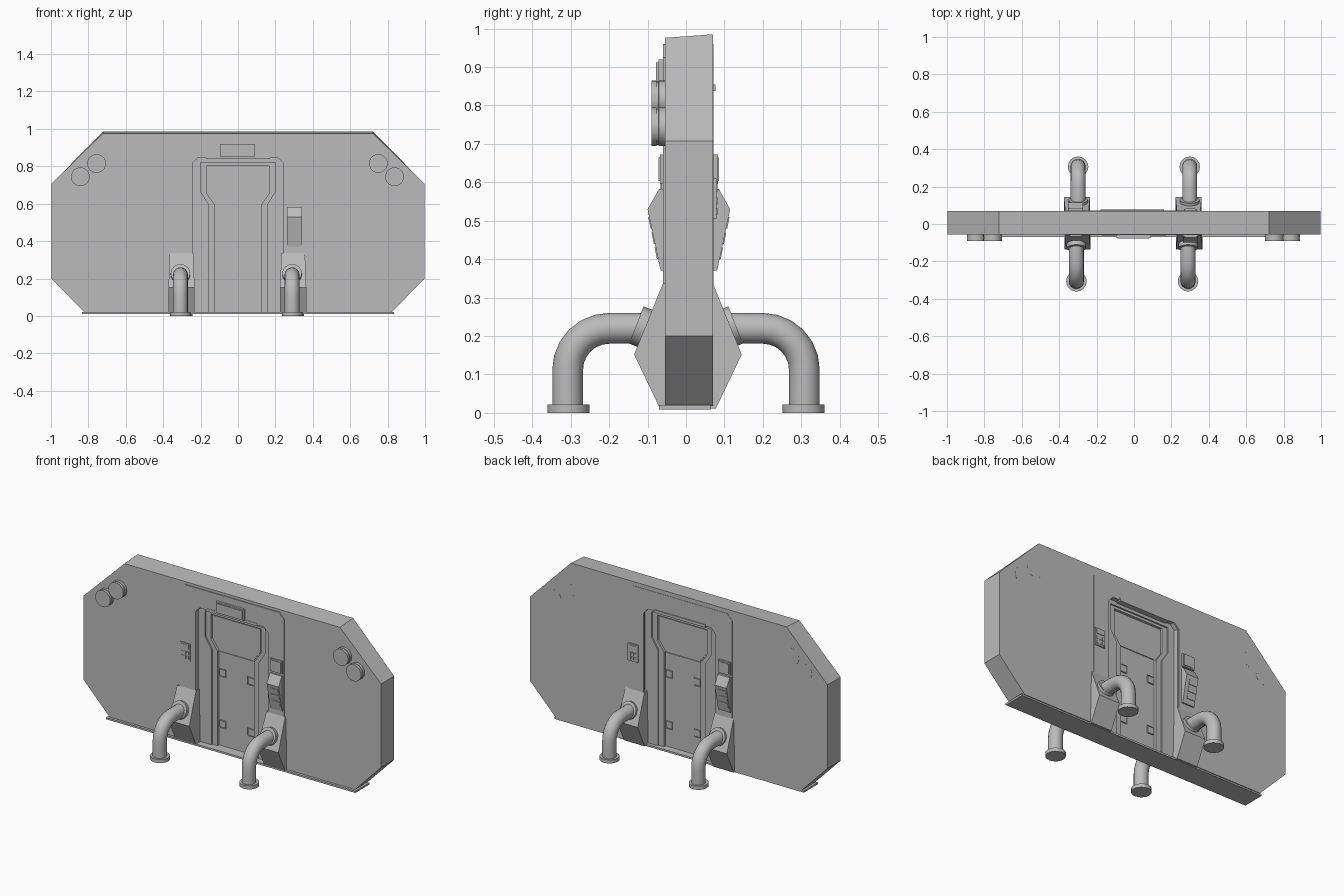
import bpy, bmesh, math
from mathutils import Vector, Matrix

if "Cube" in bpy.data.objects:
    bpy.data.objects.remove(bpy.data.objects["Cube"])

grey = bpy.data.materials.new("plain_grey")
grey.diffuse_color = (0.5, 0.5, 0.5, 1)
grey.use_nodes = True
grey.node_tree.nodes["Principled BSDF"].inputs["Base Color"].default_value = grey.diffuse_color
XC, YC = -0.005, 0.0075          # axis for the half-turn that makes the rear side


def finish(name, bm, rear=False, yc=YC, smooth=False):
    if rear:
        bmesh.ops.rotate(bm, verts=bm.verts, cent=(XC, yc, 0),
                         matrix=Matrix.Rotation(math.pi, 3, 'Z'))
    bmesh.ops.recalc_face_normals(bm, faces=bm.faces)
    me = bpy.data.meshes.new(name)
    bm.to_mesh(me)
    bm.free()
    me.materials.append(grey)
    ob = bpy.data.objects.new(name, me)
    bpy.context.collection.objects.link(ob)
    if smooth:
        bpy.ops.object.select_all(action='DESELECT')
        ob.select_set(True)
        bpy.context.view_layer.objects.active = ob
        bpy.ops.object.shade_smooth_by_angle(angle=math.radians(35))
    return ob


def loft(name, rings, closed=False, **kw):
    """Skin a list of equal-length point rings and cap the ends."""
    bm = bmesh.new()
    vs = [[bm.verts.new(p) for p in r] for r in rings]
    n = len(vs[0])
    for a, b in zip(vs, vs[1:]):
        for i in range(n):
            j = (i + 1) % n
            bm.faces.new((a[i], a[j], b[j], b[i]))
    bm.faces.new(vs[0])
    bm.faces.new(vs[-1])
    return finish(name, bm, **kw)


def prism_y(name, pts, y0, y1, **kw):
    return loft(name, [[(x, y, z) for x, z in pts] for y in (y0, y1)], **kw)


def prism_x(name, pts, x0, x1, **kw):
    return loft(name, [[(x, y, z) for y, z in pts] for x in (x0, x1)], **kw)


def box(name, x0, x1, y0, y1, z0, z1, **kw):
    return prism_y(name, [(x0, z0), (x1, z0), (x1, z1), (x0, z1)], y0, y1, **kw)


def tube(name, path, radii, sides=16, **kw):
    """Sweep a circle along a path lying in a plane of constant x."""
    rings = []
    P = [Vector(p) for p in path]
    for i, p in enumerate(P):
        t = (P[min(i + 1, len(P) - 1)] - P[max(i - 1, 0)]).normalized()
        u = Vector((1, 0, 0))
        v = t.cross(u)
        rings.append([p + radii[i] * (math.cos(a) * u + math.sin(a) * v)
                      for a in (2 * math.pi * k / sides for k in range(sides))])
    return loft(name, rings, smooth=True, **kw)


def mirror(half):
    """Complete an outline from its right half, listed bottom to top."""
    return half + [(-x, z) for x, z in reversed(half)]


def arch(outer, inner):
    """Upside-down U between two half outlines, open at the bottom."""
    return mirror(outer) + [(-x, z) for x, z in inner] + list(reversed(inner))


# main wall with door opening
opening = [(0.243, 0.018), (0.243, 0.815), (0.215, 0.845)]
wall_half = [(0.82, 0.018), (0.997, 0.2), (0.997, 0.707), (0.722, 0.98)]
wall = prism_y("wall", arch(wall_half, opening), -0.055, 0.07)
for v in wall.data.vertices:          # the top edge rises slightly to the rear
    if v.co.z > 0.97:
        v.co.z = 0.976 if v.co.y < 0 else 0.985
box("bottom_sill", -0.835, 0.835, -0.07, 0.065, 0.009, 0.02)

# door: leaf and two stepped frames shared by both sides
step1 = [(0.158, 0.018), (0.158, 0.6), (0.2, 0.665), (0.2, 0.82)]
step2 = [(0.122, 0.018), (0.122, 0.592), (0.167, 0.655), (0.167, 0.805)]
prism_y("door_outer_frame", arch([(0.244, 0.018), (0.244, 0.83), (0.22, 0.846), (0.21, 0.846)],
                                 step1), YC - 0.037, YC + 0.037)
prism_y("door_inner_frame", arch([(0.2, 0.018), (0.2, 0.6), (0.21, 0.665), (0.21, 0.84)],
                                 step2), YC - 0.028, YC + 0.028)
box("door_leaf", -0.19, 0.19, YC - 0.013, YC + 0.013, 0.018, 0.84)
prism_y("door_upper_panel", mirror([(0.116, 0.6), (0.158, 0.658), (0.158, 0.797)]),
        YC - 0.018, YC + 0.018)
prism_y("door_lower_panel", mirror([(0.115, 0.025), (0.115, 0.13), (0.07, 0.13), (0.07, 0.18),
                                    (0.115, 0.18), (0.115, 0.44), (0.07, 0.44), (0.07, 0.49),
                                    (0.115, 0.49), (0.115, 0.59)]), YC - 0.018, YC + 0.018)
for z in (0.135, 0.445):
    for s in (-1, 1):
        box("door_latch", s * 0.095 - 0.02, s * 0.095 + 0.02, YC - 0.021, YC + 0.021, z, z + 0.04)

# sign above the front door
box("sign_plate", -0.097, 0.09, -0.072, -0.05, 0.853, 0.92)
box("sign_face", -0.088, 0.081, -0.078, -0.07, 0.861, 0.912)

# paired round lamps at the upper corners, passing through the wall
for s in (-1, 1):
    for x, z in ((0.753, 0.815), (0.84, 0.744)):
        x = s * x - 0.003
        tube("round_lamp", [(x, y, z) for y in (-0.09, -0.077, -0.0769, -0.071, -0.0709, 0.0705)],
             [0.05, 0.05, 0.047, 0.047, 0.05, 0.05], sides=24)

for rear in (False, True):
    tag = "rear_" if rear else "front_"
    k = dict(rear=rear)
    # thin surround plate and jamb trim
    d = 0.002 if rear else 0.005
    prism_y(tag + "door_surround", arch([(0.35, 0.018), (0.35, 0.925), (0.315, 0.96)], opening),
            -0.055 - d, -0.05, **k)
    box(tag + "door_lintel", -0.17, 0.17, -0.062, -0.02, 0.838, 0.855, **k)

    # pipe housings, collars and bent pipes
    for x in (-0.302, 0.295):
        prof = [(0.0, 0.012), (-0.068, 0.012), (-0.135, 0.152), (-0.06, 0.337), (0.0, 0.337)]
        h = [0.07, 0.07, 0.07, 0.063, 0.063]
        loft(tag + "pipe_housing", [[(x + s * w, y, z) for (y, z), w in zip(prof, h)]
                                    for s in (-1, 1)], yc=0.005, **k)
        px = x - 0.006
        c, n = Vector((px, -0.107, 0.22)), Vector((0, -0.93, 0.37))
        tube(tag + "pipe_collar", [c, c + n * 0.024], [0.052, 0.052], yc=0.0, **k)
        arc = [(px, -0.2 - 0.108 * math.sin(a), 0.112 + 0.108 * math.cos(a))
               for a in (math.pi / 12 * i for i in range(7))]
        path = [(px, -0.1, 0.22)] + arc + [(px, -0.308, 0.01)]
        tube(tag + "pipe", path, [0.04] * len(path), yc=0.0, **k)
        tube(tag + "pipe_foot", [(px, -0.306, 0), (px, -0.306, 0.022)], [0.055] * 2, yc=0.0, **k)

    # control console right of the door
    prism_x(tag + "console", [(-0.04, 0.37), (-0.066, 0.37), (-0.1, 0.53), (-0.07, 0.583),
                              (-0.04, 0.583)], 0.262, 0.342, **k)
    box(tag + "console_screen_frame", 0.262, 0.342, -0.068, -0.05, 0.595, 0.672, **k)
    box(tag + "console_screen", 0.269, 0.335, -0.071, -0.06, 0.603, 0.664, **k)
    for z in (0.4, 0.44, 0.48):
        y = -0.066 - (z - 0.37) * 0.2125
        prism_x(tag + "console_slat", [(y, z), (y - 0.003, z), (y - 0.009, z + 0.03),
                                       (y, z + 0.03)], 0.285, 0.336, **k)

    # keypad left of the door
    box(tag + "keypad", -0.345, -0.277, -0.064, -0.05, 0.505, 0.61, **k)
    box(tag + "keypad_display", -0.337, -0.285, -0.067, -0.06, 0.575, 0.602, **k)
    for i in range(3):
        for j in range(2):
            bx, bz = -0.337 + i * 0.019, 0.515 + j * 0.027
            box(tag + "keypad_button", bx, bx + 0.014, -0.067, -0.06, bz, bz + 0.018, **k)
